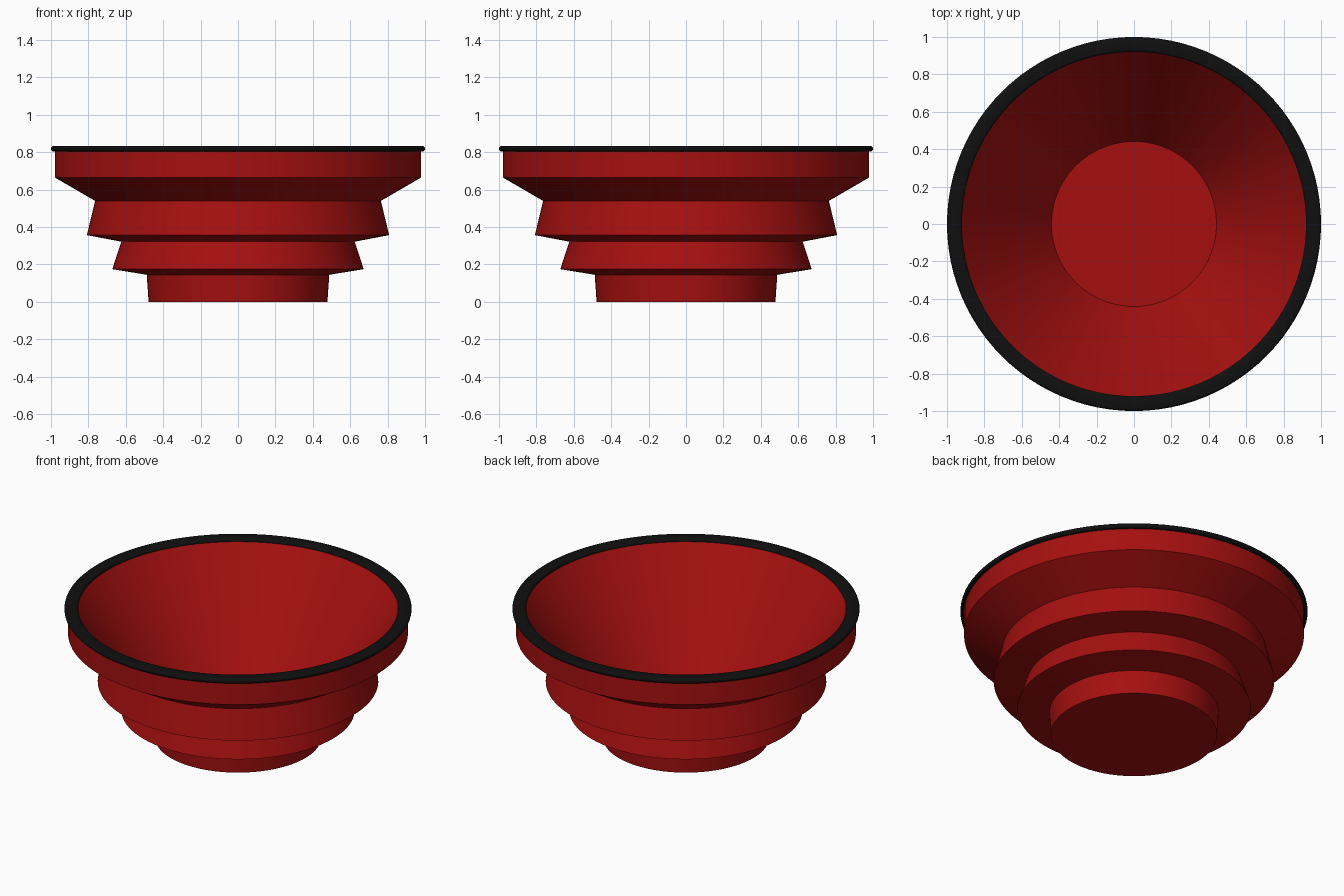
import bpy
import math

SEGMENTS = 96

cube = bpy.data.objects.get("Cube")
if cube:
    bpy.data.objects.remove(cube, do_unlink=True)


def make_material(name, color):
    mat = bpy.data.materials.new(name)
    mat.use_nodes = True
    mat.diffuse_color = color
    mat.node_tree.nodes["Principled BSDF"].inputs["Base Color"].default_value = color
    return mat


def lathe(name, profile, mat, closed=False):
    """Revolve (radius, height) points about z; an open profile gets end caps."""
    verts, faces = [], []
    for r, z in profile:
        for s in range(SEGMENTS):
            a = 2 * math.pi * s / SEGMENTS
            verts.append((r * math.cos(a), r * math.sin(a), z))
    count = len(profile)
    for i in range(count if closed else count - 1):
        low, high = i * SEGMENTS, (i + 1) % count * SEGMENTS
        for s in range(SEGMENTS):
            t = (s + 1) % SEGMENTS
            faces.append((low + s, low + t, high + t, high + s))
    if not closed:
        faces.append(tuple(reversed(range(SEGMENTS))))
        faces.append(tuple(range((count - 1) * SEGMENTS, count * SEGMENTS)))
    mesh = bpy.data.meshes.new(name)
    mesh.from_pydata(verts, [], faces)
    mesh.materials.append(mat)
    obj = bpy.data.objects.new(name, mesh)
    bpy.context.collection.objects.link(obj)
    bpy.ops.object.select_all(action="DESELECT")
    obj.select_set(True)
    bpy.context.view_layer.objects.active = obj
    bpy.ops.object.shade_smooth_by_angle(angle=math.radians(25))
    return obj


red = make_material("deep red", (0.38, 0.005, 0.005, 1))
black = make_material("rim black", (0.005, 0.005, 0.005, 1))

# Stepped bowl: outer tiers from the base up, then the sloping inside to the floor
lathe("stepped_bowl", [
    (0.478, 0), (0.488, 0.145),
    (0.672, 0.175), (0.624, 0.322),
    (0.808, 0.357), (0.764, 0.54),
    (0.979, 0.665), (0.979, 0.815),
    (0.921, 0.815), (0.441, 0.12),
], red)

# Rounded rim band
half = 0.015
rim_profile = []
for centre, start in ((0.985, -90), (0.935, 90)):
    for step in range(7):
        a = math.radians(start + step * 30)
        rim_profile.append((centre + half * math.cos(a), 0.819 + half * math.sin(a)))
lathe("rim", rim_profile, black, closed=True)
